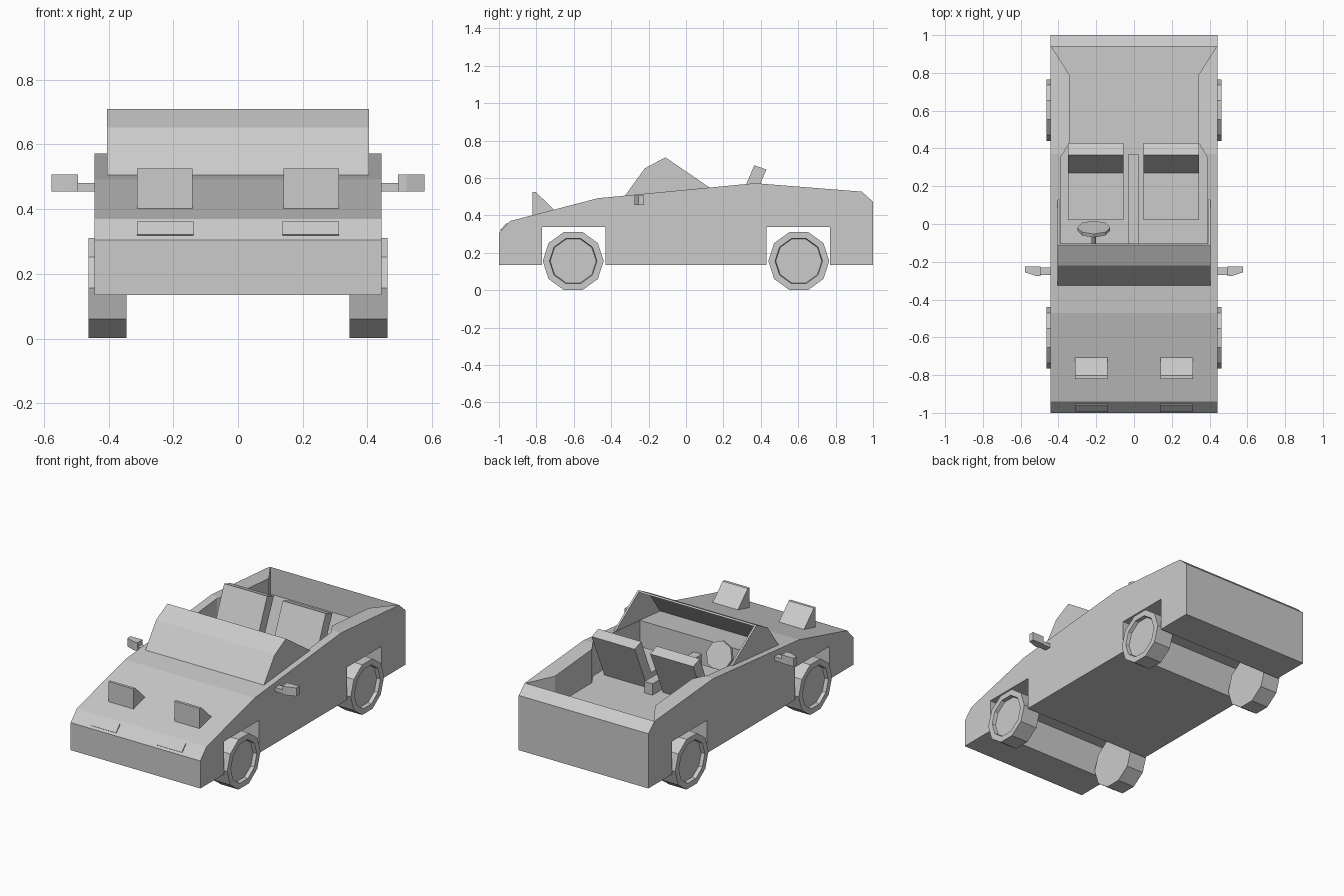
import bpy, bmesh
from math import pi, cos, sin
from mathutils import Matrix, Vector

if "Cube" in bpy.data.objects:
    bpy.data.objects.remove(bpy.data.objects["Cube"])


def make(name, bm):
    bmesh.ops.recalc_face_normals(bm, faces=bm.faces)
    me = bpy.data.meshes.new(name)
    bm.to_mesh(me)
    bm.free()
    ob = bpy.data.objects.new(name, me)
    bpy.context.collection.objects.link(ob)
    return ob


def prism(name, pts, a, b, axis='x'):
    """Extrude a (y,z) outline along x, or an (x,y) outline along z."""
    bm = bmesh.new()
    put = (lambda p, t: (t, p[0], p[1])) if axis == 'x' else (lambda p, t: (p[0], p[1], t))
    lo = [bm.verts.new(put(p, a)) for p in pts]
    hi = [bm.verts.new(put(p, b)) for p in pts]
    bm.faces.new(lo)
    bm.faces.new(hi)
    for i in range(len(pts)):
        j = (i + 1) % len(pts)
        bm.faces.new((lo[i], lo[j], hi[j], hi[i]))
    return make(name, bm)


def box(name, x, y, z):
    return prism(name, [(y[0], z[0]), (y[1], z[0]), (y[1], z[1]), (y[0], z[1])], *x)


def rod(name, p, q, r, n):
    """Cylinder between two points."""
    p, q = Vector(p), Vector(q)
    bm = bmesh.new()
    rot = (q - p).to_track_quat('Z', 'Y').to_matrix().to_4x4()
    bmesh.ops.create_cone(bm, cap_ends=True, segments=n, radius1=r, radius2=r,
                          depth=(q - p).length,
                          matrix=Matrix.Translation((p + q) / 2) @ rot)
    return make(name, bm)


# Body with wheel arches running through
body = prism("body", [
    (-1, .135), (-1, .305), (-.94, .37), (-.47, .492), (.37, .572), (.94, .527), (1, .473),
    (1, .135), (.77, .135), (.77, .337), (.43, .337), (.43, .135),
    (-.43, .135), (-.43, .337), (-.77, .337), (-.77, .135)], -.443, .443)

# Open cabin and rear tray
half = [(.39, -.11), (.39, .35), (.342, .43), (.342, .79), (.437, .94)]
cutter = prism("cabin_cutter", half + [(-x, y) for x, y in reversed(half)], .36, .9, 'z')
cutter.hide_render = True
mod = body.modifiers.new("cabin", 'BOOLEAN')
mod.operation = 'DIFFERENCE'
mod.solver = 'EXACT'
mod.object = cutter
bpy.context.view_layer.objects.active = body
bpy.ops.object.modifier_apply(modifier="cabin")
bpy.data.objects.remove(cutter)

# Windscreen shell
prism("windscreen", [(-.33, .50), (-.22, .652), (-.11, .71), (-.103, .702),
                     (-.213, .641), (-.315, .50)], -.405, .405)

# Centre console
box("console", (-.03, .025), (-.115, .37), (.355, .43))

# Steering wheel and column
rod("steering_wheel", (-.213, -.018, .505), (-.213, -.036, .497), .087, 8)
rod("steering_column", (-.213, -.03, .50), (-.213, -.13, .455), .013, 8)

for s, side in ((-1, "left"), (1, "right")):
    # Side panes
    prism("side_pane_" + side, [(-.33, .50), (-.22, .652), (-.11, .71), (.13, .546)],
          s * .393, s * .405)
    # Seats
    cx = s * .2 - .003
    box("seat_cushion_" + side, (cx - .147, cx + .147), (.02, .29), (.355, .44))
    prism("seat_back_" + side, [(.235, .36), (.365, .668), (.43, .645), (.305, .36)],
          cx - .147, cx + .147)
    # Raised headlights and front lamp panels
    prism("headlight_" + side, [(-.82, .38), (-.82, .525), (-.803, .525), (-.70, .425),
                                (-.70, .40)], s * .14, s * .312)
    prism("front_lamp_" + side, [(-.991, .318), (-.994, .321), (-.957, .361), (-.95, .355)],
          s * .138, s * .312)
    # Mirrors
    box("mirror_arm_" + side, (s * .42, s * .51), (-.27, -.23), (.455, .48))
    prism("mirror_" + side, [(s * .495, -.275), (s * .52, -.275), (s * .577, -.255),
                             (s * .577, -.225), (s * .495, -.225)], .455, .507, 'z')
    # Ten-sided wheels with a recessed hub
    for y, end in ((-.603, "front"), (.603, "rear")):
        bm = bmesh.new()
        rings = []
        for x, r in ((.345, .163), (.462, .163), (.462, .127), (.44, .123)):
            rings.append([bm.verts.new((s * x, y + r * cos(k * pi / 5),
                                        .156 + r * sin(k * pi / 5))) for k in range(10)])
        for a, b in zip(rings, rings[1:]):
            for k in range(10):
                j = (k + 1) % 10
                bm.faces.new((a[k], a[j], b[j], b[k]))
        bm.faces.new(rings[0])
        bm.faces.new(rings[-1])
        make(f"wheel_{end}_{side}", bm)
